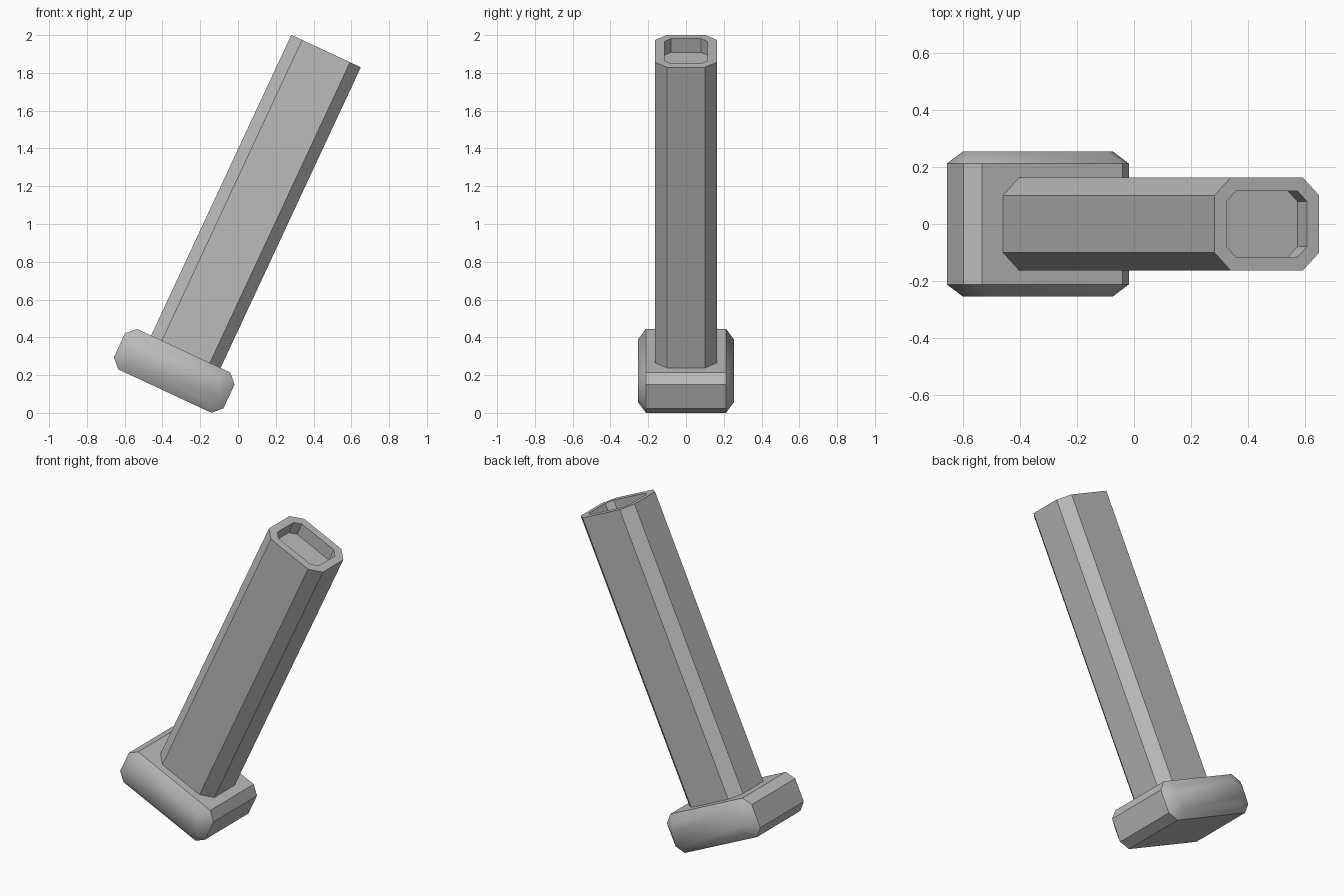
import bpy, bmesh, math

if "Cube" in bpy.data.objects:
    bpy.data.objects.remove(bpy.data.objects["Cube"])

TILT = math.radians(25)

grey = bpy.data.materials.new("plain grey")
grey.use_nodes = True
COLOUR = (0.5, 0.5, 0.5, 1)
grey.diffuse_color = COLOUR
grey.node_tree.nodes["Principled BSDF"].inputs["Base Color"].default_value = COLOUR


def octagon(a, b, c):
    """Rectangle of half sizes a, b with corners cut by c."""
    return [(a, c - b), (a, b - c), (a - c, b), (c - a, b),
            (-a, b - c), (-a, c - b), (c - a, -b), (a - c, -b)]


def loft(name, rings, place):
    """Skin a stack of (half_a, half_b, cut, level) octagons, cap both ends, tilt."""
    bm = bmesh.new()
    loops = [[bm.verts.new(place(p, q, level)) for p, q in octagon(a, b, c)]
             for a, b, c, level in rings]
    for low, high in zip(loops, loops[1:]):
        for i in range(8):
            j = (i + 1) % 8
            bm.faces.new((low[i], low[j], high[j], high[i]))
    bm.faces.new(loops[0][::-1])
    bm.faces.new(loops[-1])
    bmesh.ops.recalc_face_normals(bm, faces=bm.faces)
    mesh = bpy.data.meshes.new(name)
    bm.to_mesh(mesh)
    bm.free()
    mesh.materials.append(grey)
    obj = bpy.data.objects.new(name, mesh)
    bpy.context.collection.objects.link(obj)
    obj.rotation_euler.y = TILT
    bpy.ops.object.select_all(action="DESELECT")
    obj.select_set(True)
    bpy.context.view_layer.objects.active = obj
    bpy.ops.object.shade_smooth_by_angle(angle=math.radians(36))
    return obj


# Foot block: chamfered bar running along y with bevelled ends
A, B, CUT, EDGE = 0.32, 0.118, 0.048, 0.043
loft("foot_block",
     [(A - EDGE, B - EDGE, CUT, -0.255), (A, B, CUT, -0.212),
      (A, B, CUT, 0.212), (A - EDGE, B - EDGE, CUT, 0.255)],
     lambda p, q, level: (p - 0.40, level, q + 0.059))

# Post: chamfered column with a shallow recess in its top
TOP = 1.933
loft("post",
     [(0.203, 0.163, 0.063, 0.12), (0.203, 0.163, 0.063, TOP),
      (0.156, 0.115, 0.036, TOP), (0.156, 0.115, 0.036, TOP - 0.08)],
     lambda p, q, level: (p - 0.387, q, level))
